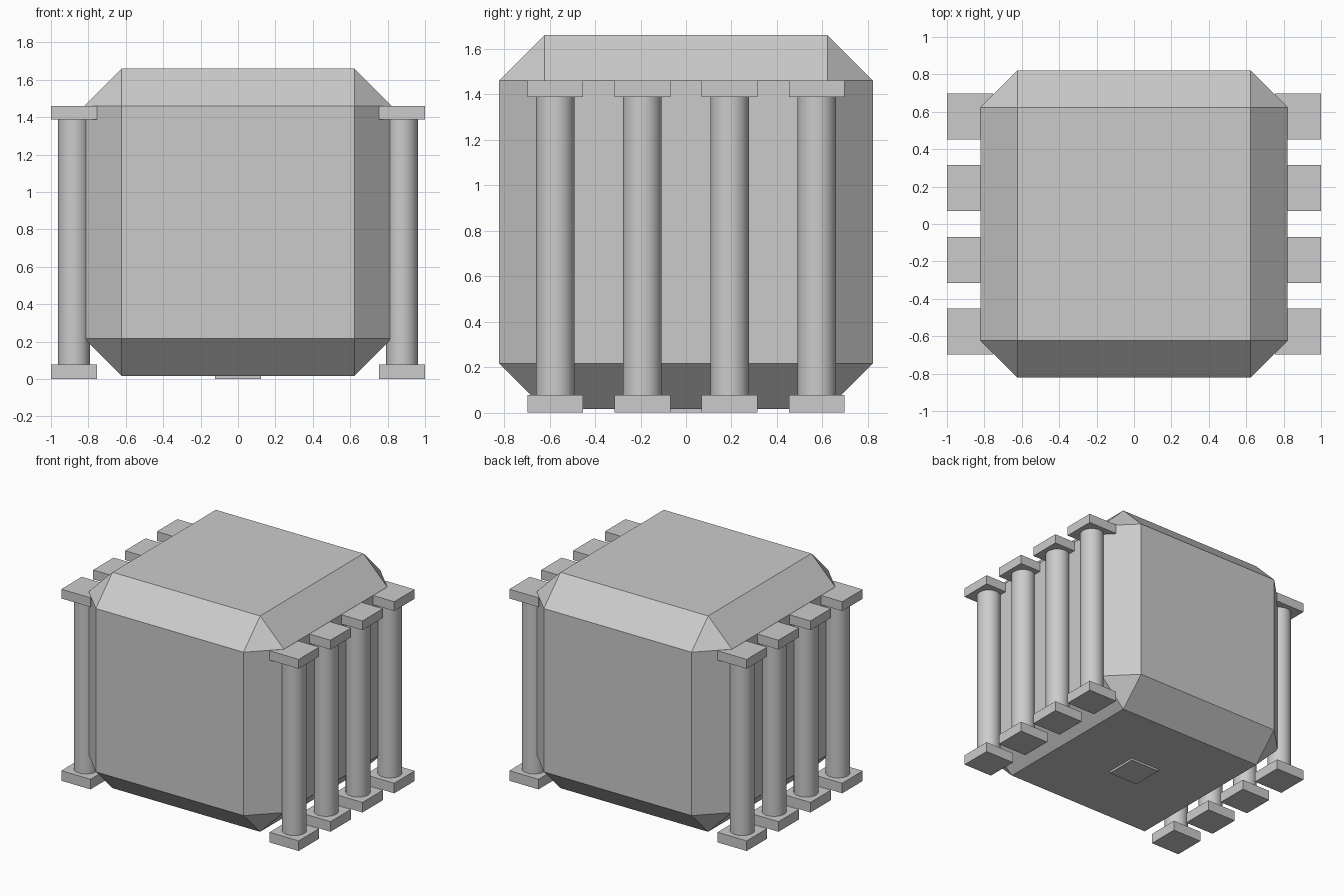
import bpy

if "Cube" in bpy.data.objects:
    bpy.data.objects.remove(bpy.data.objects["Cube"])

HALF = 0.822          # half width of the body
COL_X = 0.877         # column row offset
COL_YS = (-0.575, -0.192, 0.192, 0.575)
PLATE = 0.246         # square plate width


def box(name, center, size):
    bpy.ops.mesh.primitive_cube_add(size=1, location=center)
    ob = bpy.context.object
    ob.name = name
    ob.scale = size
    bpy.ops.object.transform_apply(location=False, rotation=False, scale=True)
    return ob


def plate(name, x, y, z0, z1):
    return box(name, (x, y, (z0 + z1) / 2), (PLATE, PLATE, z1 - z0))


def column(label, x, y):
    plate(f"column_base_{label}", x, y, 0, 0.077)
    plate(f"column_capital_{label}", x, y, 1.388, 1.459)
    bpy.ops.mesh.primitive_cylinder_add(vertices=32, radius=0.085, depth=1.311,
                                        location=(x, y, 0.7325))
    bpy.context.object.name = f"column_shaft_{label}"
    bpy.ops.object.shade_smooth_by_angle()


# Chamfered cube body
body = box("body", (0, 0, 0.016 + HALF), (2 * HALF,) * 3)
chamfer = body.modifiers.new("chamfer", 'BEVEL')
chamfer.width = 0.2
chamfer.segments = 1

# Small square foot under the body
plate("center_foot", 0, 0, 0, 0.077)

# Colonnade on both sides
for side, sx in (("left", -1), ("right", 1)):
    for i, y in enumerate(COL_YS):
        column(f"{side}_{i + 1}", sx * COL_X, y)
